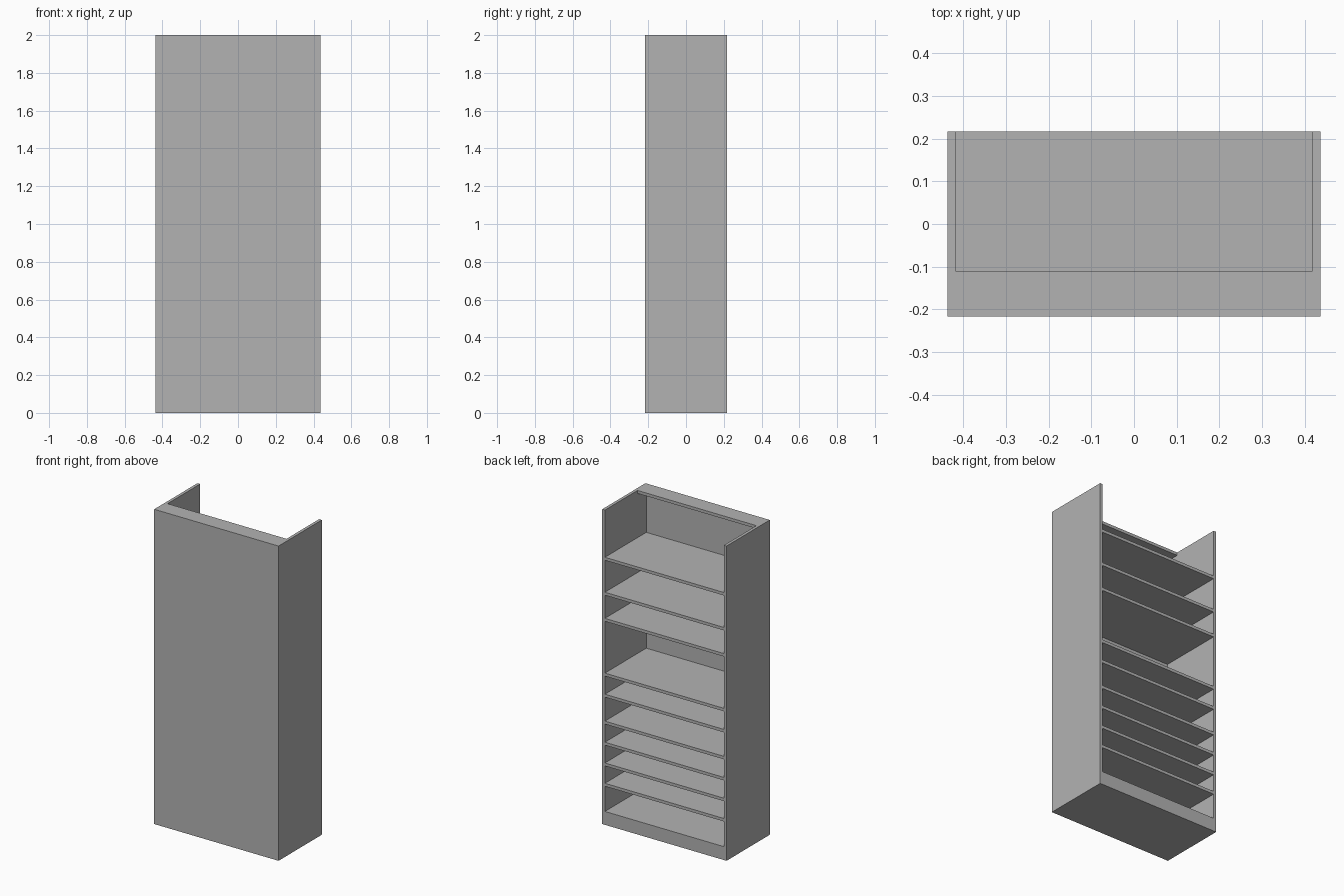
import bpy

cube = bpy.data.objects.get("Cube")
if cube:
    bpy.data.objects.remove(cube, do_unlink=True)

# Single flat colour
grey = bpy.data.materials.new("plain_grey")
grey.use_nodes = True
colour = (0.45, 0.45, 0.45, 1)
grey.diffuse_color = colour
grey.node_tree.nodes["Principled BSDF"].inputs["Base Color"].default_value = colour

# Overall half width, half depth, height, board thickness, plinth height
W, D, H, T, BASE = 0.437, 0.217, 2.0, 0.019, 0.085
IN = W - T


def board(name, x0, x1, y0, y1, z0, z1):
    """Box spanning the given limits."""
    bpy.ops.mesh.primitive_cube_add(size=1)
    ob = bpy.context.object
    ob.name = name
    for v in ob.data.vertices:
        v.co.x = x1 if v.co.x > 0 else x0
        v.co.y = y1 if v.co.y > 0 else y0
        v.co.z = z1 if v.co.z > 0 else z0
    ob.data.materials.append(grey)
    return ob


# Carcass: plinth, front panel, sides and top rail, open at the back
board("plinth", -W, W, -D, D, 0, BASE)
board("front_panel", -IN, IN, -D, -D + T, BASE, H)
board("right_side", -W, -IN, -D, D, BASE, H)
board("left_side", IN, W, -D, D, BASE, H)
board("top_rail", -IN, IN, -D + T, -0.11, H - T, H)

# Shelves, by height of their upper face
for i, top in enumerate((0.264, 0.393, 0.525, 0.659, 0.83, 0.964, 1.312, 1.478, 1.70)):
    board(f"shelf_{i + 1}", -IN, IN, -D + T, D, top - T, top)
